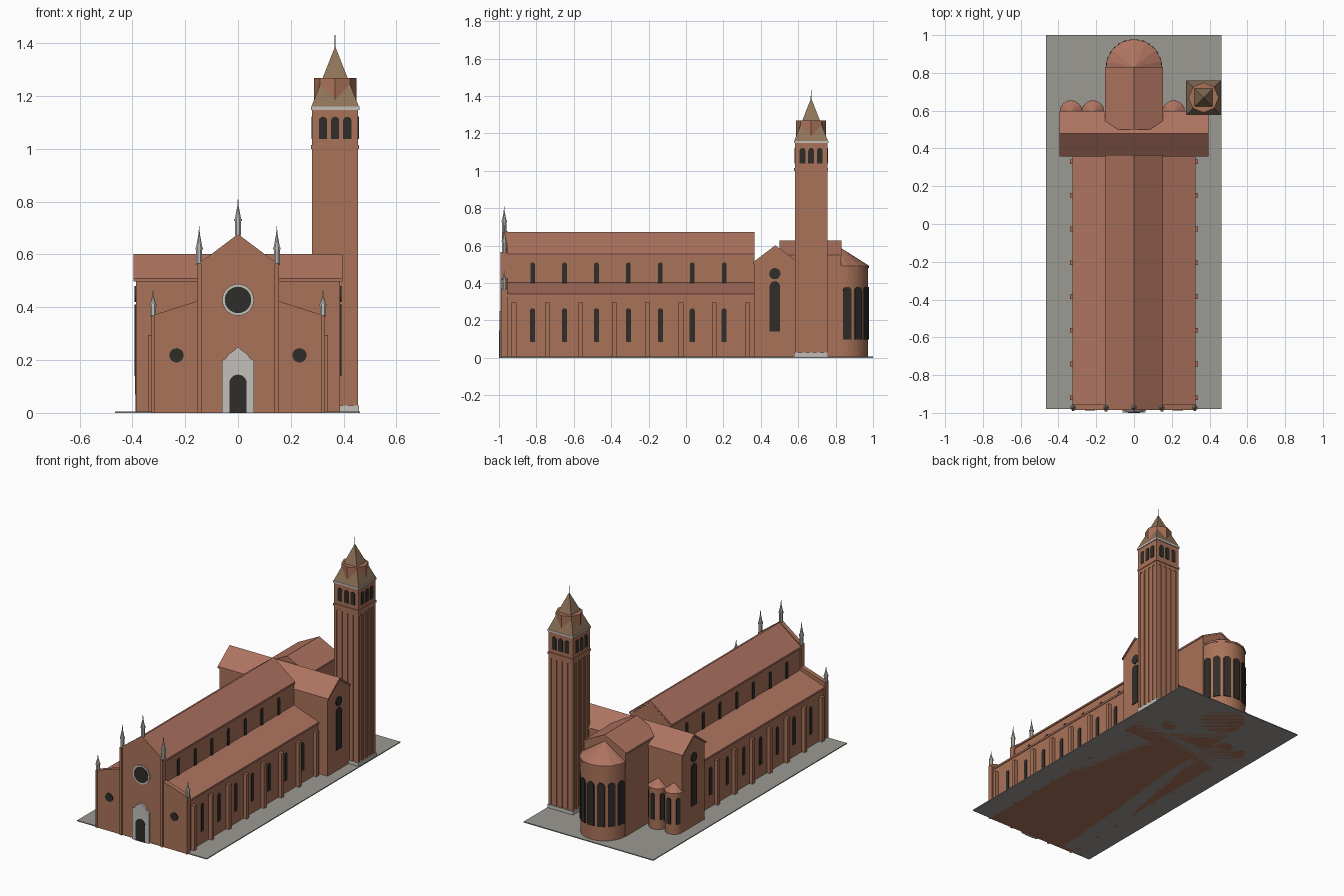
import bpy, bmesh
from math import sin, cos, pi, radians
from mathutils import Matrix

if "Cube" in bpy.data.objects:
    bpy.data.objects.remove(bpy.data.objects["Cube"])


def material(name, col):
    m = bpy.data.materials.new(name)
    m.diffuse_color = (*col, 1)
    m.use_nodes = True
    m.node_tree.nodes["Principled BSDF"].inputs["Base Color"].default_value = m.diffuse_color
    return m


BRICK = material("brick", (0.40, 0.17, 0.10))
TILE = material("roof_tile", (0.42, 0.17, 0.115))
STONE = material("pale_stone", (0.55, 0.53, 0.49))
PAVE = material("paving", (0.33, 0.32, 0.29))
DARK = material("dark_glass", (0.03, 0.026, 0.022))
SPIRE = material("spire_tile", (0.27, 0.17, 0.10))


class Part:
    """Collects solids into one named mesh."""
    def __init__(self, name, mat):
        self.name, self.mat, self.bm = name, mat, bmesh.new()

    def prism(self, pts, a, b, loc=(0, 0, 0), ang=0):
        """Profile in local x-z, extruded along local y from a to b, turned about z."""
        M = Matrix.Translation(loc) @ Matrix.Rotation(ang, 4, 'Z')
        f, k = ([self.bm.verts.new(M @ Matrix.Translation((u, y, z)).translation) for u, z in pts] for y in (a, b))
        n = len(pts)
        self.bm.faces.new(f)
        self.bm.faces.new(k[::-1])
        for i in range(n):
            j = (i + 1) % n
            self.bm.faces.new((f[j], f[i], k[i], k[j]))
        return self

    def box(self, x0, x1, y0, y1, z0, z1):
        return self.prism([(x0, z0), (x1, z0), (x1, z1), (x0, z1)], y0, y1)

    def cone(self, x, y, z0, z1, r0, r1, n, turn=0):
        M = Matrix.Translation((x, y, (z0 + z1) / 2)) @ Matrix.Rotation(turn, 4, 'Z')
        bmesh.ops.create_cone(self.bm, cap_ends=True, segments=n, radius1=r0, radius2=r1, depth=z1 - z0, matrix=M)
        return self

    def done(self, smooth=False):
        bmesh.ops.recalc_face_normals(self.bm, faces=self.bm.faces)
        me = bpy.data.meshes.new(self.name)
        self.bm.to_mesh(me)
        self.bm.free()
        me.materials.append(self.mat)
        ob = bpy.data.objects.new(self.name, me)
        bpy.context.collection.objects.link(ob)
        if smooth:
            bpy.context.view_layer.objects.active = ob
            ob.select_set(True)
            bpy.ops.object.shade_smooth_by_angle(angle=radians(30))
            ob.select_set(False)


def arch(w, z0, z1, n=8):
    """Round-headed opening outline."""
    r = w / 2
    return [(-r, z0), (r, z0)] + [(r * cos(pi * i / n), z1 - r + r * sin(pi * i / n)) for i in range(n + 1)]


def disc(r, z, n=32):
    return [(r * cos(2 * pi * i / n), z + r * sin(2 * pi * i / n)) for i in range(n)]


def gable(w, eave, ridge):
    return [(-w, 0), (w, 0), (w, eave), (0, ridge), (-w, eave)]


def chevron(w, eave, ridge, t=0.012):
    return [(-w, eave - t), (0, ridge - t), (w, eave - t), (w, eave), (0, ridge), (-w, eave)]


SIDES = (-1, 1)
WIN_Y = [-0.82 + 0.1707 * i for i in range(7)]
BUT_Y = [-0.92 + 0.1786 * i for i in range(8)]

# paving slab
Part("paving_slab", PAVE).box(-0.465, 0.462, -0.98, 1.0, 0, 0.006).done()

# nave, aisles and their roofs
Part("nave", BRICK).prism(gable(0.147, 0.545, 0.66), -0.96, 0.365).done()
Part("nave_roof", TILE).prism(chevron(0.154, 0.555, 0.672), -0.958, 0.365).done()
aisle, aroof, butt = Part("aisles", BRICK), Part("aisle_roofs", TILE), Part("buttresses", BRICK)
for s in SIDES:
    aisle.prism([(s * 0.14, 0), (s * 0.318, 0), (s * 0.318, 0.33), (s * 0.14, 0.395)], -0.96, 0.365)
    aroof.prism([(s * 0.14, 0.39), (s * 0.325, 0.328), (s * 0.325, 0.34), (s * 0.14, 0.405)], -0.958, 0.365)
    for y in BUT_Y:
        butt.box(*sorted((s * 0.31, s * 0.34)), y - 0.0125, y + 0.0125, 0, 0.295)
for p in (aisle, aroof, butt):
    p.done()

# transept, chancel
T = (0, 0.478, 0)
Part("transept", BRICK).prism(gable(0.115, 0.505, 0.59), -0.387, 0.387, T, pi / 2).done()
Part("transept_roof", TILE).prism(chevron(0.121, 0.51, 0.602), -0.395, 0.395, T, pi / 2).done()
Part("chancel", BRICK).prism(gable(0.147, 0.545, 0.618), 0.5, 0.83).done()
Part("chancel_roof", TILE).prism(chevron(0.154, 0.55, 0.628), 0.5, 0.832).done()

# main apse and small apses
APSES = [(-0.333, 0.595), (-0.217, 0.595), (0.21, 0.595)]
ap = Part("main_apse", BRICK).cone(0, 0.83, 0, 0.485, 0.143, 0.143, 56)
ap.done(True)
Part("main_apse_roof", TILE).cone(0, 0.83, 0.48, 0.492, 0.149, 0.149, 14).cone(0, 0.83, 0.492, 0.585, 0.149, 0.002, 14).done()
sm, smr = Part("small_apses", BRICK), Part("small_apse_roofs", TILE)
for x, y in APSES:
    sm.cone(x, y, 0, 0.27, 0.055, 0.055, 32)
    smr.cone(x, y, 0.262, 0.272, 0.06, 0.06, 14).cone(x, y, 0.272, 0.315, 0.06, 0.002, 14)
sm.done(True)
smr.done()

# windows of aisles, clerestory, transept and apses
win = Part("windows", DARK)
for s in SIDES:
    for y in WIN_Y:
        win.prism(arch(0.027, 0.085, 0.265), -0.003, 0.003, (s * 0.319, y, 0), pi / 2)
        win.prism(arch(0.025, 0.37, 0.51), -0.003, 0.003, (s * 0.148, y, 0), pi / 2)
    for prof in (arch(0.055, 0.14, 0.41), disc(0.03, 0.45, 20)):
        win.prism(prof, -0.004, 0.004, (s * 0.388, 0.475, 0), pi / 2)
for i in range(7):
    a = pi * (i + 0.5) / 7
    win.prism(arch(0.046, 0.097, 0.38), -0.006, 0.004, (0.142 * cos(a), 0.83 + 0.142 * sin(a), 0), a + pi / 2)
for x, y in APSES:
    for a in (pi / 6, pi / 2, 5 * pi / 6):
        win.prism(arch(0.026, 0.07, 0.24), -0.005, 0.003, (x + 0.054 * cos(a), y + 0.054 * sin(a), 0), a + pi / 2)
win.done()

# facade wall with stepped gable and pilasters
half = [(0.322, 0), (0.322, 0.37), (0.15, 0.425), (0.15, 0.565), (0, 0.677)]
Part("facade", BRICK).prism(half + [(-x, z) for x, z in half[-2::-1]], -0.984, -0.955).done()
pil = Part("facade_pilasters", BRICK)
for s in SIDES:
    pil.box(s * 0.147 - 0.008, s * 0.147 + 0.008, -0.992, -0.955, 0, 0.565)
    pil.box(s * 0.322 - 0.006, s * 0.322 + 0.006, -0.99, -0.955, 0, 0.37)
pil.done()

# facade openings and portal
Part("rose_frame", STONE).prism(disc(0.06, 0.428), -0.99, -0.97).done()
po = [(0.06, 0), (0.06, 0.2), (0.046, 0.206), (0.034, 0.224), (0.012, 0.238), (0, 0.25)]
Part("portal", STONE).prism(po + [(-x, z) for x, z in po[-2::-1]], -0.997, -0.97).done()
op = Part("facade_openings", DARK).prism(disc(0.05, 0.428), -0.993, -0.97).prism(arch(0.066, 0, 0.145, 12), -1.0, -0.97)
for s in SIDES:
    op.prism(disc(0.027, 0.218, 24), -0.988, -0.97, (s * 0.233, 0, 0))
op.done()

# pinnacles
pin = Part("pinnacles", STONE)
for x, z, k in ((0, 0.672, 1), (-0.147, 0.56, 1.07), (0.147, 0.56, 1.07), (-0.322, 0.365, 0.72), (0.322, 0.365, 0.72)):
    y = -0.972
    pin.cone(x, y, z, z + 0.055 * k, 0.0125, 0.0125, 8, pi / 8)
    pin.cone(x, y, z + 0.055 * k, z + 0.062 * k, 0.0155, 0.0155, 8, pi / 8)
    pin.cone(x, y, z + 0.062 * k, z + 0.11 * k, 0.013, 0.003, 8, pi / 8)
    pin.cone(x, y, z + 0.11 * k, z + 0.138 * k, 0.003, 0.001, 6)
pin.done()

# bell tower
TX, TY = 0.368, 0.669


def block(part, h, z0, z1):
    return part.box(TX - h, TX + h, TY - h, TY + h, z0, z1)


block(Part("tower_base", STONE), 0.091, 0, 0.028).done()
shaft = block(block(block(Part("tower_shaft", BRICK), 0.082, 0, 1.0), 0.091, 1.0, 1.014), 0.087, 1.014, 1.15)
bell = Part("belfry_openings", DARK)
for q in range(4):
    a = q * pi / 2
    for i in range(5):
        u = -0.078 + 0.039 * i
        shaft.prism([(u - 0.009, 0.02), (u + 0.009, 0.02), (u + 0.009, 0.985), (u - 0.009, 0.985)], -0.087, -0.08, (TX, TY, 0), a)
    # arched frieze closing the strips
    frieze = [(0.087, 0.97), (0.087, 1.0), (-0.087, 1.0), (-0.087, 0.97)]
    for i in range(4):
        c = -0.0585 + 0.039 * i
        frieze += [(c + 0.0105 * cos(t), 0.97 + 0.0105 * sin(t)) for t in (pi, 3 * pi / 4, pi / 2, pi / 4, 0)]
    shaft.prism(frieze, -0.0868, -0.08, (TX, TY, 0), a)
    for u in (-0.046, 0, 0.046):
        bell.prism(arch(0.031, 1.038, 1.122), -0.09, -0.08, (TX, TY, 0), a)if u == 0 else \
            bell.prism([(x + u, z) for x, z in arch(0.031, 1.038, 1.122)], -0.09, -0.08, (TX, TY, 0), a)
shaft.done()
bell.done()
block(Part("tower_cornice", STONE), 0.092, 1.148, 1.16).done()
Part("tower_drum", BRICK).cone(TX, TY, 1.16, 1.268, 0.08, 0.08, 8).done()
Part("tower_spire", SPIRE).cone(TX, TY, 1.16, 1.387, 0.09 * 2 ** 0.5, 0.001, 4, pi / 4).done()
Part("spire_rod", PAVE).cone(TX, TY, 1.37, 1.432, 0.0025, 0.0015, 8).done()
